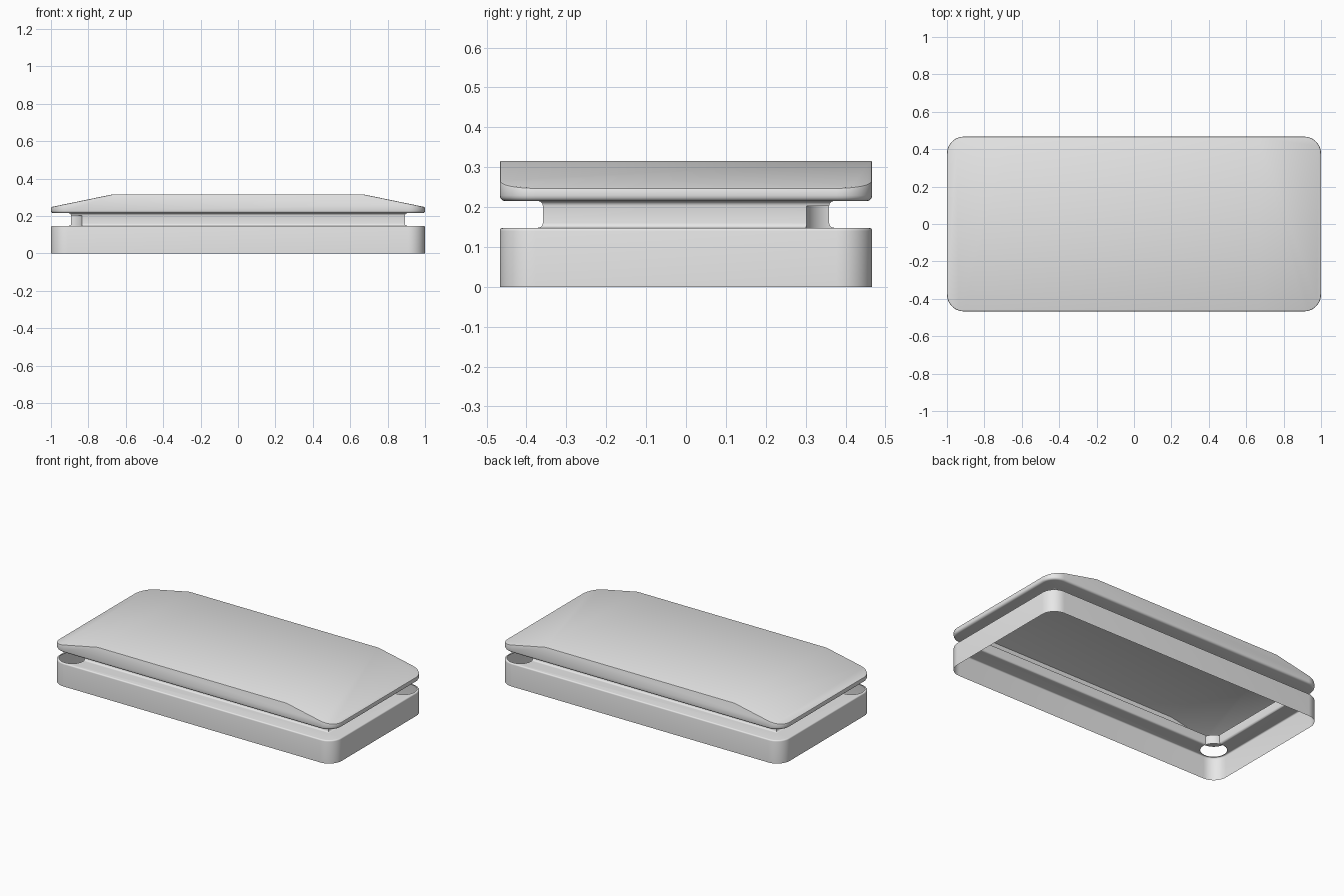
import bpy, bmesh
from math import cos, sin, pi, radians
from mathutils import Matrix, Vector

cube = bpy.data.objects.get("Cube")
if cube:
    bpy.data.objects.remove(cube, do_unlink=True)

HALF_X, HALF_Y, CORNER = 1.0, 0.467, 0.09
LEDGE, LID_BOTTOM, TOP = 0.148, 0.215, 0.316
NECK = 0.108            # how far the neck is set in
SLOPE_X, END_Z = 0.67, 0.248
HOLE_R, HOLE_FLOOR, HOLE_TOP = 0.077, 0.1465, 0.203


def arc(ci, cz, r, start, end, steps=4):
    """Quarter-round points as (inset, z)."""
    angles = [radians(start + (end - start) * i / steps) for i in range(steps + 1)]
    return [(ci + r * cos(a), cz + r * sin(a)) for a in angles]


def ring(bm, inset, z, steps=10):
    """Rounded rectangle whose corners get sharp when set in far enough."""
    r = max(CORNER - inset, 0)
    cx, cy = HALF_X - inset - r, HALF_Y - inset - r
    verts = []
    for q, (sx, sy) in enumerate([(1, 1), (-1, 1), (-1, -1), (1, -1)]):
        for i in range(steps + 1):
            a = (q + i / steps) * pi / 2
            verts.append(bm.verts.new((sx * cx + r * cos(a), sy * cy + r * sin(a), z)))
    return verts


def make_object(name, bm):
    mesh = bpy.data.meshes.new(name)
    bm.to_mesh(mesh)
    bm.free()
    ob = bpy.data.objects.new(name, mesh)
    bpy.context.collection.objects.link(ob)
    return ob


grey = bpy.data.materials.new("light_grey")
grey.use_nodes = True
grey.diffuse_color = (0.8, 0.8, 0.8, 1)
grey.node_tree.nodes["Principled BSDF"].inputs["Base Color"].default_value = (0.8, 0.8, 0.8, 1)

# Side profile: skirt, rounded ledge, filleted neck, lid rim
edge, fillet, rim = 0.008, 0.012, 0.014
profile = [(0, 0)]
profile += arc(edge, LEDGE - edge, edge, 180, 90)
profile += arc(NECK - fillet, LEDGE + fillet, fillet, -90, 0)
profile += arc(NECK - fillet, LID_BOTTOM - fillet, fillet, 0, 90)
profile += arc(rim, LID_BOTTOM + rim, rim, 270, 180)
profile += [(0, TOP)]

bm = bmesh.new()
rings = [ring(bm, *p) for p in profile]
for low, high in zip(rings, rings[1:]):
    for i in range(len(low)):
        j = (i + 1) % len(low)
        bm.faces.new((low[i], low[j], high[j], high[i]))
bm.faces.new(rings[0][::-1])
bm.faces.new(rings[-1])
bmesh.ops.remove_doubles(bm, verts=bm.verts, dist=1e-5)

# Slope both ends of the lid
for side in (1, -1):
    cut = bmesh.ops.bisect_plane(
        bm, geom=bm.verts[:] + bm.edges[:] + bm.faces[:],
        plane_co=(side * SLOPE_X, 0, TOP),
        plane_no=Vector((side * (TOP - END_Z), 0, 1 - SLOPE_X)).normalized(),
        clear_outer=True)
    bmesh.ops.edgeloop_fill(
        bm, edges=[e for e in cut["geom_cut"] if isinstance(e, bmesh.types.BMEdge)])
bmesh.ops.recalc_face_normals(bm, faces=bm.faces)

# Soften the upper edge of the lid
upper = [e for e in bm.edges if len(e.link_faces) == 2
         and min(v.co.z for v in e.verts) > 0.235 and e.calc_face_angle() > 0.8]
bmesh.ops.bevel(bm, geom=upper, offset=0.005, segments=2, profile=0.5, affect='EDGES')
body = make_object("case_shell", bm)
body.data.materials.append(grey)

# Round holes in two opposite corners, notching the neck
bm = bmesh.new()
for s in (1, -1):
    centre = (s * (HALF_X - CORNER), s * (HALF_Y - CORNER), (HOLE_FLOOR + HOLE_TOP) / 2)
    bmesh.ops.create_cone(bm, cap_ends=True, segments=40, radius1=HOLE_R, radius2=HOLE_R,
                          depth=HOLE_TOP - HOLE_FLOOR, matrix=Matrix.Translation(centre))
cutter = make_object("corner_hole_cutter", bm)
cutter.hide_render = True

mod = body.modifiers.new("corner_holes", 'BOOLEAN')
mod.operation = 'DIFFERENCE'
mod.solver = 'EXACT'
mod.object = cutter
bpy.ops.object.select_all(action='DESELECT')
bpy.context.view_layer.objects.active = body
body.select_set(True)
bpy.ops.object.modifier_apply(modifier=mod.name)
bpy.data.objects.remove(cutter, do_unlink=True)

# Open the underside and the hole floors, leaving a thin shell
bm = bmesh.new()
bm.from_mesh(body.data)
open_faces = [f for f in bm.faces if any(
    all(abs(v.co.z - z) < 1e-4 for v in f.verts) for z in (0, HOLE_FLOOR))]
bmesh.ops.delete(bm, geom=open_faces, context='FACES')
bm.to_mesh(body.data)
bm.free()
bpy.ops.object.shade_smooth_by_angle(angle=radians(30))
